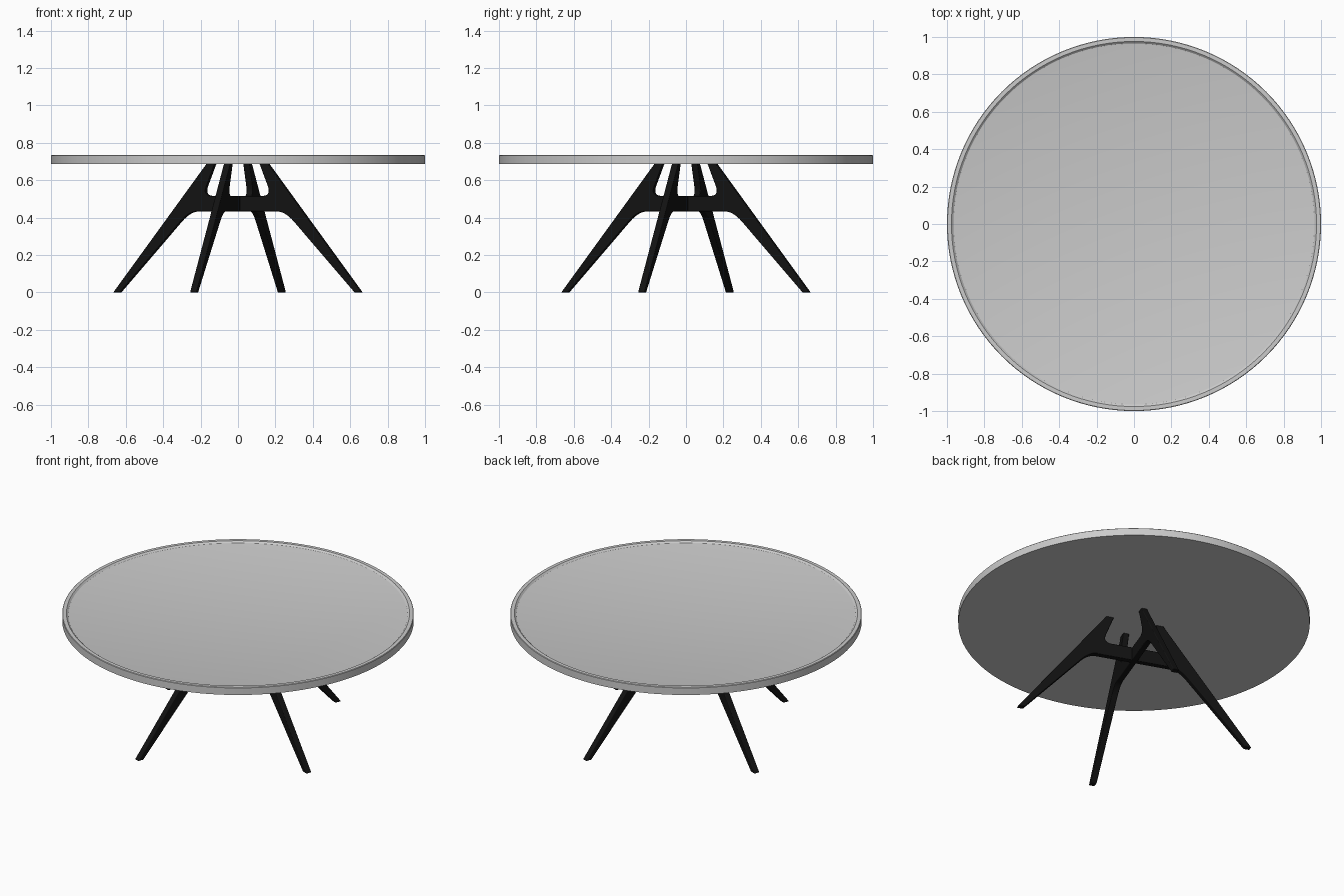
import bpy, bmesh, math

if "Cube" in bpy.data.objects:
    bpy.data.objects.remove(bpy.data.objects["Cube"])

black = bpy.data.materials.new("black_paint")
black.diffuse_color = (0.006, 0.006, 0.006, 1)
black.use_nodes = True
black.node_tree.nodes["Principled BSDF"].inputs["Base Color"].default_value = black.diffuse_color


def finish(name, bm, mat=None, angle=None):
    bmesh.ops.recalc_face_normals(bm, faces=bm.faces)
    me = bpy.data.meshes.new(name)
    bm.to_mesh(me)
    bm.free()
    me.shade_smooth()
    if angle:
        me.set_sharp_from_angle(angle=math.radians(angle))
    if mat:
        me.materials.append(mat)
    ob = bpy.data.objects.new(name, me)
    bpy.context.collection.objects.link(ob)
    return ob


def curve(a, c, b, n=8):
    """Points on a quadratic curve from a to b with control point c."""
    pts = []
    for i in range(n + 1):
        t = i / n
        pts.append(tuple((1 - t) ** 2 * p + 2 * t * (1 - t) * q + t * t * r
                         for p, q, r in zip(a, c, b)))
    return pts


# Round top: lathed profile with a raised rim around a shallow recess
def make_top():
    profile = [(1.0, 0.688), (1.0, 0.732), (0.997, 0.735), (0.976, 0.735),
               (0.972, 0.732), (0.966, 0.726), (0.962, 0.725)]
    n = 128
    bm = bmesh.new()
    rings = [[bm.verts.new((r * math.cos(2 * math.pi * i / n),
                            r * math.sin(2 * math.pi * i / n), z))
              for i in range(n)] for r, z in profile]
    for lo, hi in zip(rings, rings[1:]):
        for i in range(n):
            j = (i + 1) % n
            bm.faces.new((lo[i], lo[j], hi[j], hi[i]))
    bm.faces.new(rings[0])
    bm.faces.new(rings[-1])
    return finish("table_top", bm, angle=30)


# Flat leg frame: two splayed legs joined by a crossbar, right half mirrored
def make_frame(name, angle, thick=0.036):
    half = curve((0.225, 0.433), (0.272, 0.433), (0.32, 0.382))
    half += [(0.668, 0.0), (0.705, 0.0), (0.171, 0.692), (0.126, 0.692)]
    half += curve((0.172, 0.575), (0.198, 0.516), (0.14, 0.516))
    outline = half + [(-u, z) for u, z in reversed(half)]
    bm = bmesh.new()
    face = bm.faces.new([bm.verts.new((u, -thick / 2, z)) for u, z in outline])
    ext = bmesh.ops.extrude_face_region(bm, geom=[face])
    bmesh.ops.translate(bm, vec=(0, thick, 0),
                        verts=[v for v in ext["geom"] if isinstance(v, bmesh.types.BMVert)])
    ob = finish(name, bm, black)
    ob.rotation_euler.z = math.radians(angle)
    bev = ob.modifiers.new("soft_edges", "BEVEL")
    bev.width = 0.005
    bev.segments = 3
    bev.limit_method = "ANGLE"
    bev.angle_limit = math.radians(40)
    bev.harden_normals = True
    return ob


make_top()
make_frame("leg_frame_side", -20)
make_frame("leg_frame_front_back", 70)
